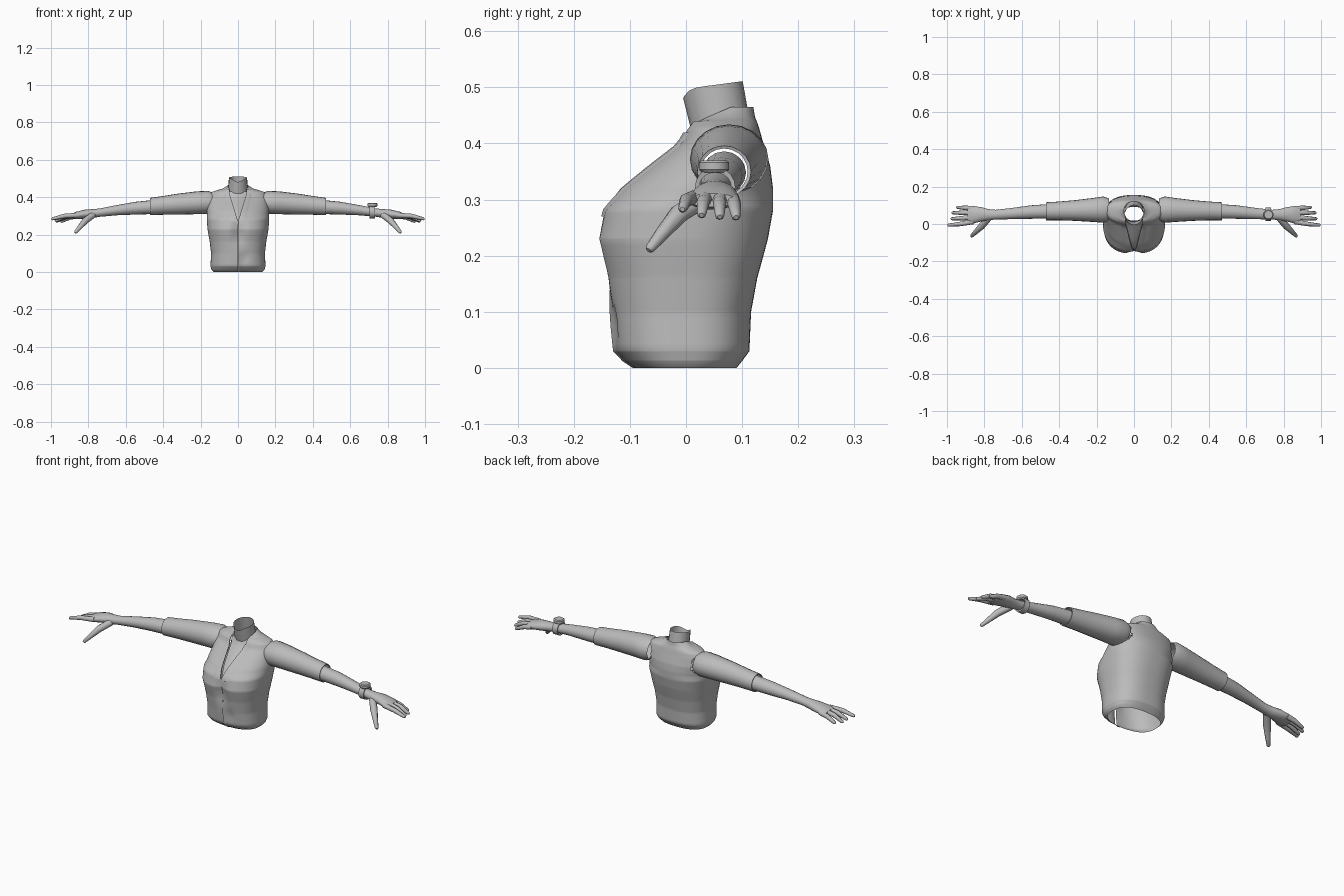
import bpy, bmesh, math
from mathutils import Vector

if "Cube" in bpy.data.objects:
    bpy.data.objects.remove(bpy.data.objects["Cube"])

grey = bpy.data.materials.new("plain grey")
grey.diffuse_color = (0.5, 0.5, 0.5, 1)
grey.use_nodes = True
grey.node_tree.nodes["Principled BSDF"].inputs["Base Color"].default_value = grey.diffuse_color


def finish(name, bm, angle=50, recalc=True):
    if recalc:
        bmesh.ops.recalc_face_normals(bm, faces=bm.faces)
    me = bpy.data.meshes.new(name)
    bm.to_mesh(me)
    bm.free()
    ob = bpy.data.objects.new(name, me)
    bpy.context.collection.objects.link(ob)
    me.materials.append(grey)
    bpy.ops.object.select_all(action='DESELECT')
    ob.select_set(True)
    bpy.context.view_layer.objects.active = ob
    bpy.ops.object.shade_smooth_by_angle(angle=math.radians(angle))
    return ob


def loft(bm, rings, closed=True, cap_end=False, cap_start=False):
    vs = [[bm.verts.new(p) for p in r] for r in rings]
    n = len(vs[0])
    for a, b in zip(vs, vs[1:]):
        for i in range(n if closed else n - 1):
            j = (i + 1) % n
            bm.faces.new((a[i], a[j], b[j], b[i]))
    if cap_end:
        bm.faces.new(vs[-1])
    if cap_start:
        bm.faces.new(vs[0][::-1])


def limb_rings(spec, s, n=16):
    # rings across x: (x, centre y, centre z, radius y, radius z)
    return [[(s * x, y + ry * math.cos(t), z + rz * math.sin(t))
             for t in (2 * math.pi * i / n for i in range(n))]
            for x, y, z, ry, rz in spec]


def tube(bm, pts, radii, s, n=8):
    # tapered tube with a rounded tip
    pts = [Vector((s * x, y, z)) for x, y, z in pts]
    d = (pts[-1] - pts[-2]).normalized()
    pts.append(pts[-1] + d * radii[-1] * 0.6)
    radii = list(radii) + [radii[-1] * 0.55]
    rings = []
    for i, (p, r) in enumerate(zip(pts, radii)):
        t = (pts[min(i + 1, len(pts) - 1)] - pts[max(i - 1, 0)]).normalized()
        u = t.cross(Vector((0, 0, 1))).normalized()
        v = u.cross(t)
        rings.append([p + r * (math.cos(a) * u + math.sin(a) * v)
                      for a in (2 * math.pi * k / n for k in range(n))])
    loft(bm, rings, cap_end=True, cap_start=True)


# Torso sections: z, half width, front y, widest y, back y
BODY = [(0, .13, -.09, 0, .09), (.012, .142, -.108, 0, .10), (.03, .147, -.125, 0, .113),
        (.10, .144, -.133, 0, .116), (.16, .151, -.142, 0, .127), (.20, .158, -.152, 0, .138),
        (.23, .163, -.159, 0, .146), (.28, .167, -.148, .02, .155), (.32, .167, -.113, .04, .155),
        (.36, .165, -.064, .065, .15), (.40, .16, -.013, .075, .138), (.425, .148, .0, .075, .131),
        (.437, .112, .008, .075, .127), (.447, .08, .012, .07, .123), (.465, .054, .014, .067, .12)]


def section(z):
    for a, b in zip(BODY, BODY[1:]):
        if z <= b[0]:
            f = (z - a[0]) / (b[0] - a[0])
            return [p + (q - p) * f for p, q in zip(a, b)]
    return list(BODY[-1])


def skin(z, a):
    # a = 0 is the front centre, pi the back
    _, hw, yf, yc, yb = section(z)
    e = 2 / 2.5 if z < .3 else 2 / 2.2
    sx, cy = math.sin(a), math.cos(a)
    x = hw * math.copysign(abs(sx) ** e, sx)
    y = yc - abs(cy) ** e * (yc - yf) if cy > 0 else yc + abs(cy) ** e * (yb - yc)
    if cy > 0:  # hollow between the two chest halves
        y += .022 * math.exp(-(x / .028) ** 2) * math.exp(-((z - .21) / .07) ** 2)
        y += .006 * math.exp(-((x - .04) / .02) ** 2) * math.exp(-((z - .08) / .03) ** 2)
    return x, y, z


def v_width(z):
    return max(0.0, min(.046, .046 * (z - .27) / .15))


def v_angle(z):
    e = 2 / 2.5 if z < .3 else 2 / 2.2
    return math.asin(min(.9, (v_width(z) / section(z)[1]) ** (1 / e)))


# Shirt body, open along the front neckline and at the armholes
levels = sorted({r[0] for r in BODY} | {i * .0145 for i in range(1, 30)} | {.431, .442, .456})
bm = bmesh.new()
rings = []
N = 72
for z in levels:
    a0 = v_angle(z)
    ring = []
    for i in range(N + 1):
        x, y, zz = skin(z, a0 + (2 * math.pi - 2 * a0) * i / N)
        if z > .44:  # neckline drops toward the front
            zz -= .03 * (z - .44) / .025 * max(0, (.08 - y) / .07)
        if i == 0 and z < .27:  # overlapping front edge
            y -= .005
            x += .004
        ring.append((x, y, zz))
    rings.append(ring)
loft(bm, rings, closed=False)
holes = [f for f in bm.faces if abs(f.calc_center_median().x) > .12 and
         ((f.calc_center_median().y - .076) / .055) ** 2 +
         ((f.calc_center_median().z - .37) / .05) ** 2 < 1]
bmesh.ops.delete(bm, geom=holes, context='FACES')
finish("shirt_body", bm, 60)

# Chest showing in the neckline
bm = bmesh.new()
rings = []
for k in range(14):
    z = .255 + .175 * k / 13
    w = v_width(z) + .008
    yf = section(z)[2]
    rings.append([(w * t, yf + .014 + .012 * t * t, z) for t in (-1, -.5, 0, .5, 1)])
loft(bm, rings, closed=False)
for f in bm.faces:
    f.normal_update()
    if f.normal.y > 0:
        f.normal_flip()
finish("chest", bm, 60, recalc=False)

# Collar edges following the neckline
bm = bmesh.new()
for s in (-1, 1):
    rings = []
    for k in range(13):
        z = .27 + .15 * k / 12
        a = v_angle(z)
        row = []
        for da, lift in ((0, -.001), (0, .005), (.12, .005), (.2, 0)):
            x, y, zz = skin(z, a + da)
            row.append((s * x, y - lift, zz))
        rings.append(row)
    loft(bm, rings, closed=False)
finish("collar", bm, 35)

# Neck tube, open at the top with a dip at the front
bm = bmesh.new()
rings = []
for f in (0, .3, .6, .85, 1):
    ring = []
    for i in range(20):
        a = 2 * math.pi * i / 20
        fr = max(0, -math.sin(a))
        top = .504 + .007 * math.sin(a) - .016 * fr ** 6
        ring.append(((.053 - .004 * f) * math.cos(a),
                     .068 - .020 * f + .053 * math.sin(a), .40 + (top - .40) * f))
    rings.append(ring)
loft(bm, rings)
finish("neck", bm)

SLEEVE = [(.135, .077, .372, .060, .054), (.165, .077, .372, .070, .062), (.22, .075, .37, .064, .061),
          (.32, .072, .363, .055, .056), (.40, .07, .356, .05, .05), (.47, .068, .35, .048, .046)]
ARM = [(.44, .068, .348, .039, .038), (.55, .064, .341, .036, .034), (.65, .056, .33, .030, .027),
       (.74, .05, .317, .026, .022), (.78, .05, .312, .030, .024), (.82, .052, .309, .039, .024),
       (.865, .048, .302, .047, .020), (.89, .046, .299, .044, .012)]
FINGERS = [[(.86, .012, .303), (.93, .0, .299), (.992, -.006, .284)],
           [(.86, .036, .304), (.92, .031, .297), (.974, .028, .274)],
           [(.86, .060, .303), (.92, .060, .295), (.97, .060, .271)],
           [(.855, .083, .300), (.90, .086, .291), (.945, .089, .270)]]

for side, s in (("left", 1), ("right", -1)):
    # Sleeve with a turned-in cuff
    bm = bmesh.new()
    loft(bm, limb_rings(SLEEVE + [(.468, .068, .35, .042, .041)], s, 20))
    finish(side + "_sleeve", bm)

    # Forearm and palm
    bm = bmesh.new()
    loft(bm, limb_rings(ARM, s), cap_end=True)
    finish(side + "_arm", bm)

    # Fingers and thumb
    bm = bmesh.new()
    for path in FINGERS:
        tube(bm, path, (.0135, .012, .008), s)
    tube(bm, [(.775, .035, .305), (.815, -.012, .275), (.845, -.042, .240), (.868, -.064, .213)],
         (.018, .018, .013, .009), s)
    finish(side + "_fingers", bm)

# Wrist band
bm = bmesh.new()
band = [(.705, .052, .322, .029, .026), (.703, .052, .322, .036, .036),
        (.733, .052, .322, .036, .036), (.731, .052, .322, .029, .026)]
loft(bm, limb_rings(band, 1, 20))
finish("wrist_band", bm, 35)

# Round dial on the wrist band
bm = bmesh.new()
loft(bm, [[(.719 + r * math.cos(a), .05 + r * math.sin(a), z)
           for a in (2 * math.pi * i / 16 for i in range(16))]
          for r, z in ((.022, .348), (.027, .354), (.027, .366), (.022, .370))],
     cap_end=True, cap_start=True)
finish("wrist_dial", bm, 35)
